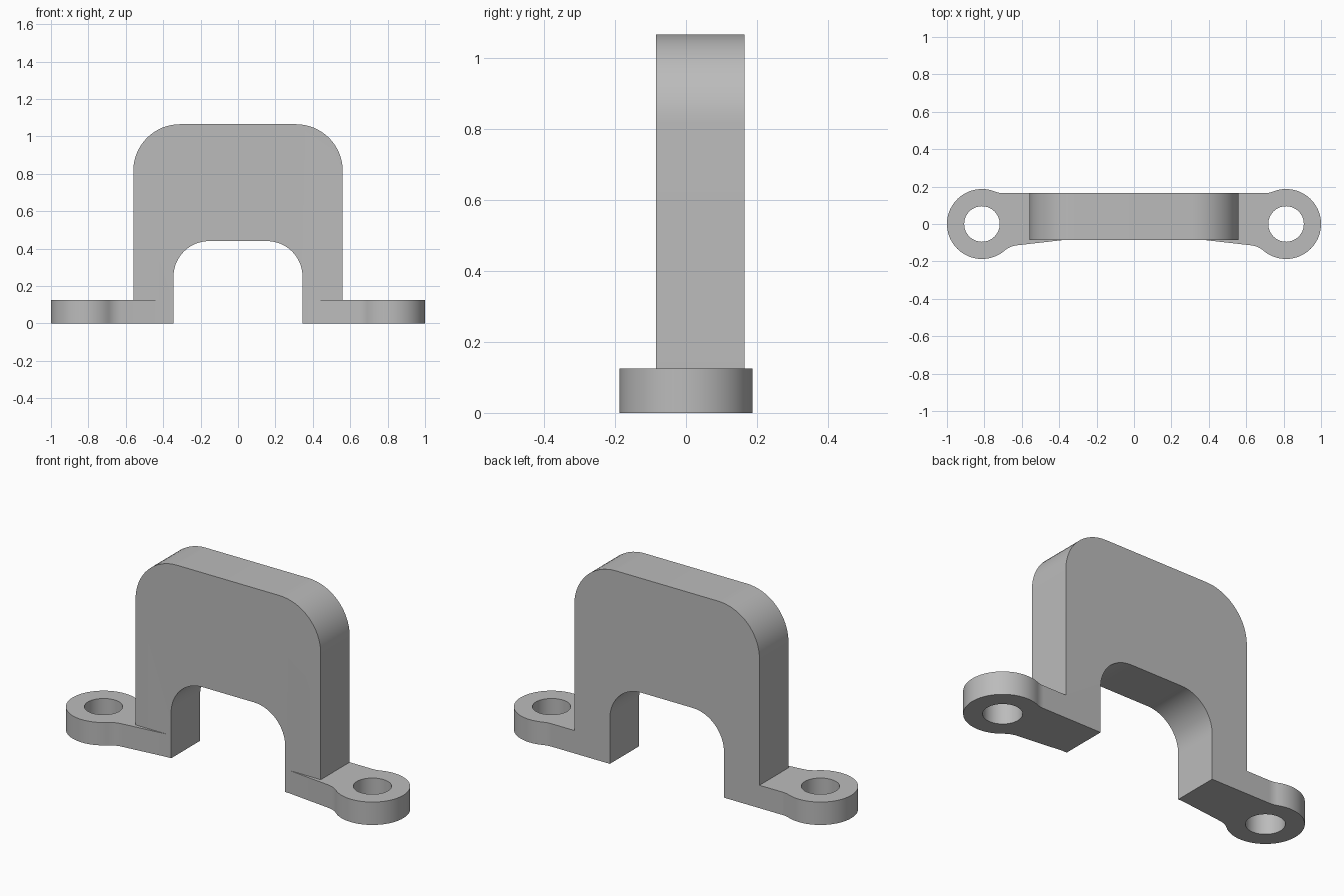
import bpy, bmesh, math
from mathutils import Vector, Matrix

cube = bpy.data.objects.get("Cube")
if cube:
    bpy.data.objects.remove(cube, do_unlink=True)

grey = bpy.data.materials.new("plain grey")
grey.use_nodes = True
colour = (0.5, 0.5, 0.5, 1)
grey.diffuse_color = colour
grey.node_tree.nodes["Principled BSDF"].inputs["Base Color"].default_value = colour

BACK, FRONT = 0.165, -0.085
INNER = 0.345
FOOT_H = 0.125


def arc(centre, radius, start, end, steps=16):
    """Points along an arc from start to end, in radians."""
    return [Vector((centre[0] + radius * math.cos(start + (end - start) * i / steps),
                    centre[1] + radius * math.sin(start + (end - start) * i / steps)))
            for i in range(steps + 1)]


def angle(v):
    return math.atan2(v.y, v.x)


def prism(name, outline, depth, matrix=Matrix()):
    """Extrude a closed outline along local z."""
    bm = bmesh.new()
    face = bm.faces.new([bm.verts.new((p[0], p[1], 0)) for p in outline])
    top = bmesh.ops.extrude_face_region(bm, geom=[face])["geom"]
    bmesh.ops.translate(bm, vec=(0, 0, depth),
                        verts=[v for v in top if isinstance(v, bmesh.types.BMVert)])
    bm.transform(matrix)
    bmesh.ops.recalc_face_normals(bm, faces=bm.faces)
    mesh = bpy.data.meshes.new(name)
    bm.to_mesh(mesh)
    bm.free()
    mesh.materials.append(grey)
    obj = bpy.data.objects.new(name, mesh)
    bpy.context.collection.objects.link(obj)
    return obj


def combine(target, tool, operation):
    """Apply a boolean and discard the tool."""
    mod = target.modifiers.new("combine", "BOOLEAN")
    mod.operation, mod.object, mod.solver = operation, tool, "EXACT"
    bpy.ops.object.select_all(action="DESELECT")
    bpy.context.view_layer.objects.active = target
    target.select_set(True)
    bpy.ops.object.modifier_apply(modifier=mod.name)
    bpy.data.objects.remove(tool, do_unlink=True)


# Upright plate with rounded shoulders and a rounded arch opening
W, H, R = 0.56, 1.065, 0.25
ARCH_H, ARCH_R = 0.44, 0.19
q = math.pi / 2
profile = [(INNER, 0), (W, 0)]
profile += arc((W - R, H - R), R, 0, q)
profile += arc((R - W, H - R), R, q, 2 * q)
profile += [(-W, 0), (-INNER, 0)]
profile += arc((ARCH_R - INNER, ARCH_H - ARCH_R), ARCH_R, 2 * q, q)
profile += arc((INNER - ARCH_R, ARCH_H - ARCH_R), ARCH_R, q, 0)
upright = Matrix.Translation((0, BACK, 0)) @ Matrix.Rotation(q, 4, "X")
bracket = prism("bracket", profile, BACK - FRONT, upright)

# Foot outline: round lug blended into the straight back and tapered front
LUG, LUG_R, BLEND = Vector((0.813, 0)), 0.187, 0.125


def blend_centre(point, along, normal):
    """Centre of the fillet touching both a straight side and the lug."""
    base = point + normal * BLEND - LUG
    b = base.dot(along)
    t = -b - math.sqrt(b * b - base.length_squared + (LUG_R + BLEND) ** 2)
    return LUG + base + along * t


def blend_arc(centre, normal):
    start, end = angle(-normal), angle(LUG - centre)
    turn = (end - start + math.pi) % (2 * math.pi) - math.pi
    return arc(centre, BLEND, start, start + turn, 10)


front_start = Vector((INNER, -0.082))
along = (Vector((0.6, -0.111)) - front_start).normalized()
front_normal, back_normal = Vector((along.y, -along.x)), Vector((0, 1))
front_c = blend_centre(front_start, along, front_normal)
back_c = blend_centre(Vector((INNER, BACK)), Vector((1, 0)), back_normal)
outline = [front_start] + blend_arc(front_c, front_normal)
outline += arc(LUG, LUG_R, angle(front_c - LUG), angle(back_c - LUG), 48)[1:-1]
outline += blend_arc(back_c, back_normal)[::-1] + [Vector((INNER, BACK))]

# Mirrored feet, each with a screw hole
for side in (1, -1):
    flip = Matrix.Scale(side, 4, (1, 0, 0))
    foot = prism("foot", outline, FOOT_H, flip)
    hole = prism("hole_cutter", arc(LUG, 0.095, 0, 4 * q, 48)[:-1], 3 * FOOT_H,
                 flip @ Matrix.Translation((0, 0, -FOOT_H)))
    combine(foot, hole, "DIFFERENCE")
    combine(bracket, foot, "UNION")

# Merge flush faces and shade the curves smooth
bm = bmesh.new()
bm.from_mesh(bracket.data)
bmesh.ops.remove_doubles(bm, verts=bm.verts, dist=0.0001)
bmesh.ops.dissolve_limit(bm, angle_limit=0.002, verts=bm.verts, edges=bm.edges)
bm.to_mesh(bracket.data)
bm.free()
bpy.ops.object.select_all(action="DESELECT")
bracket.select_set(True)
bpy.context.view_layer.objects.active = bracket
bpy.ops.object.shade_smooth_by_angle(angle=math.radians(30))
